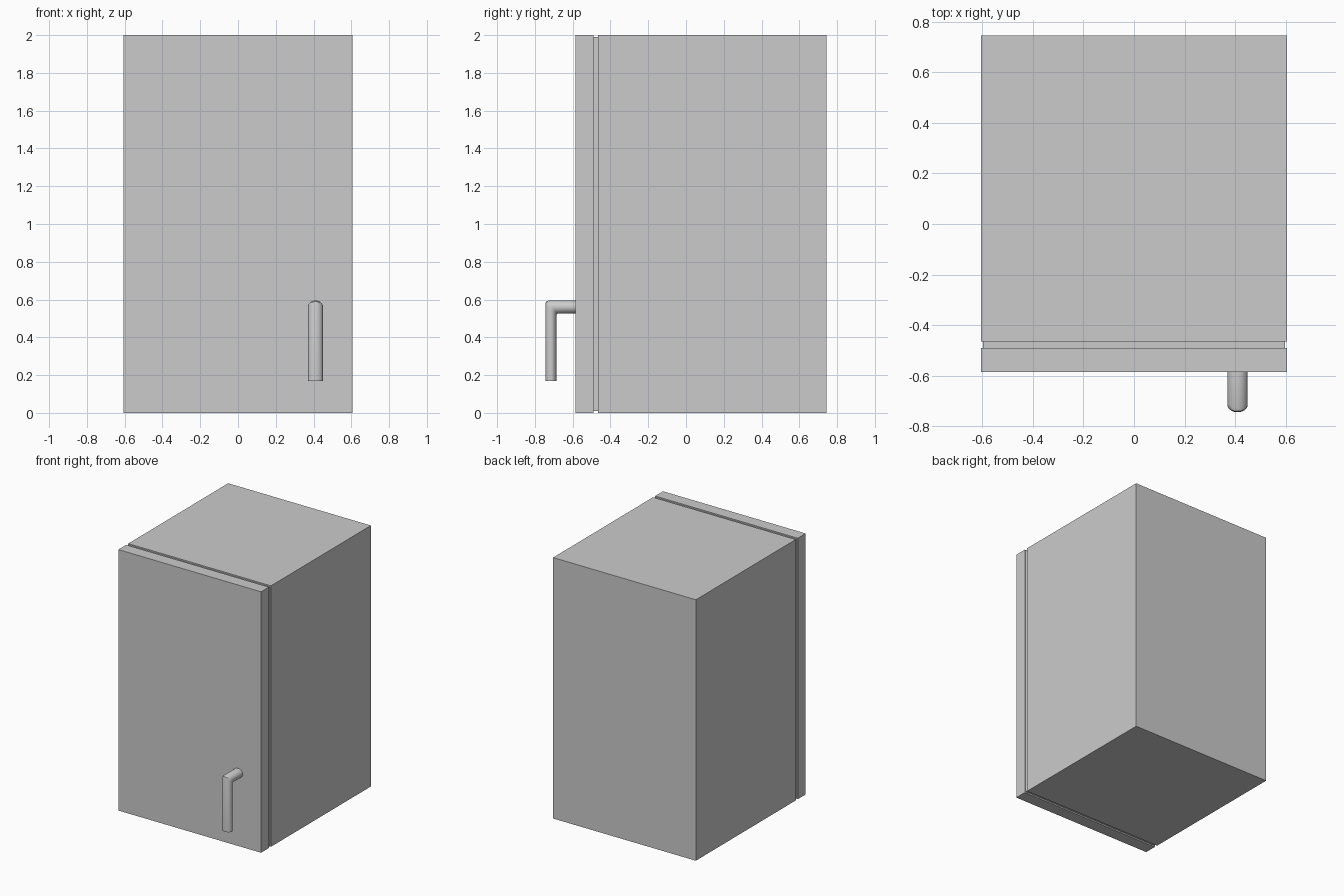
import bpy, bmesh, math

if "Cube" in bpy.data.objects:
    bpy.data.objects.remove(bpy.data.objects["Cube"])


def box(name, x, y, z):
    """Box from (min, max) pairs on each axis."""
    bpy.ops.mesh.primitive_cube_add(size=1, location=[sum(r) / 2 for r in (x, y, z)])
    ob = bpy.context.object
    ob.name = name
    ob.scale = [r[1] - r[0] for r in (x, y, z)]
    bpy.ops.object.transform_apply(location=False, rotation=False, scale=True)
    return ob


# Cabinet body, recessed seal and door
box("cabinet_body", (-0.605, 0.605), (-0.465, 0.745), (0, 2))
box("door_seal", (-0.597, 0.597), (-0.49, -0.465), (0.01, 1.99))
box("door", (-0.605, 0.605), (-0.585, -0.49), (0, 2))

# Bent handle: oval section swept down the leg and back into the door
cx, rx, sides = 0.41, 0.04, 32
# Each ring: outer point and inner point (y, z) of the section
rings = [((-0.745, 0.17), (-0.685, 0.17)),
         ((-0.745, 0.575), (-0.685, 0.518)),
         ((-0.741, 0.589), (-0.684, 0.522)),
         ((-0.727, 0.595), (-0.680, 0.525)),
         ((-0.585, 0.595), (-0.585, 0.525))]
bm = bmesh.new()
loops = []
for (oy, oz), (iy, iz) in rings:
    loop = []
    for i in range(sides):
        a = 2 * math.pi * i / sides
        t = (1 - math.cos(a)) / 2
        loop.append(bm.verts.new((cx + rx * math.sin(a), oy + (iy - oy) * t, oz + (iz - oz) * t)))
    loops.append(loop)
for a, b in zip(loops, loops[1:]):
    for i in range(sides):
        j = (i + 1) % sides
        bm.faces.new((a[i], a[j], b[j], b[i]))
bm.faces.new(loops[0])
bm.faces.new(loops[-1])
bmesh.ops.recalc_face_normals(bm, faces=bm.faces)
mesh = bpy.data.meshes.new("handle")
bm.to_mesh(mesh)
bm.free()
handle = bpy.data.objects.new("handle", mesh)
bpy.context.collection.objects.link(handle)
bpy.ops.object.select_all(action='DESELECT')
handle.select_set(True)
bpy.context.view_layer.objects.active = handle
bpy.ops.object.shade_smooth_by_angle(angle=math.radians(35))
